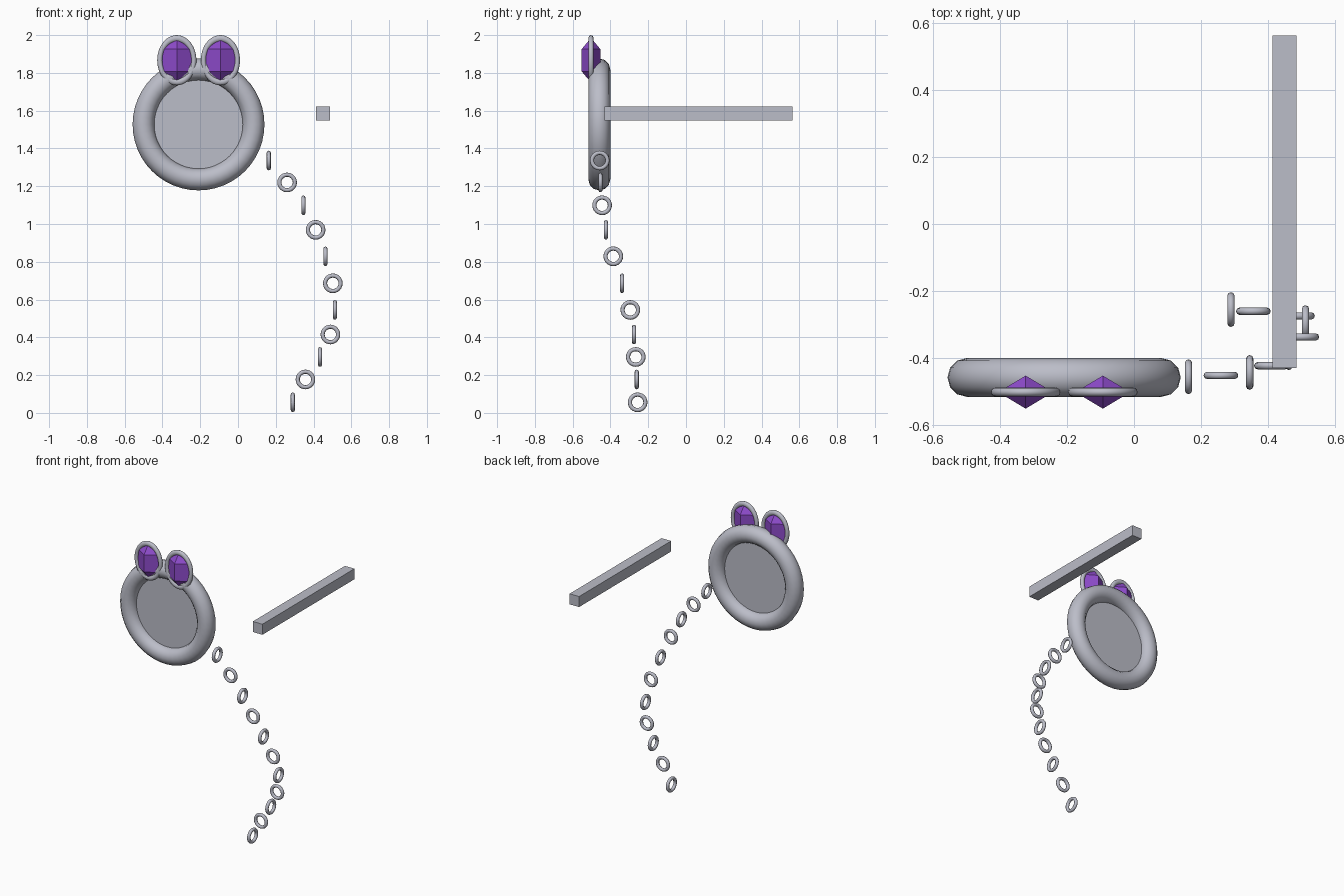
import bpy
from math import radians, pi, sin, cos

cube = bpy.data.objects.get("Cube")
if cube:
    bpy.data.objects.remove(cube, do_unlink=True)


def material(name, rgb):
    m = bpy.data.materials.new(name)
    m.use_nodes = True
    m.diffuse_color = (*rgb, 1)
    m.node_tree.nodes["Principled BSDF"].inputs["Base Color"].default_value = (*rgb, 1)
    return m


silver = material("silver", (0.50, 0.51, 0.58))
purple = material("purple gem", (0.27, 0.07, 0.60))


def finish(name, mat, smooth=True):
    ob = bpy.context.object
    ob.name = name
    ob.data.materials.append(mat)
    if smooth:
        bpy.ops.object.shade_smooth()
    return ob


def ring(name, loc, major, minor, axis="Y", stretch=1.0, segments=(48, 12)):
    """Torus whose hole runs along the given axis."""
    rot = (radians(90), 0, 0) if axis == "Y" else (0, radians(90), 0)
    bpy.ops.mesh.primitive_torus_add(
        location=loc, rotation=rot, major_radius=major, minor_radius=minor,
        major_segments=segments[0], minor_segments=segments[1])
    bpy.context.object.scale.y = stretch
    return finish(name, silver)


# Mirror frame and its flat disc
centre = (-0.209, -0.459, 1.527)
ring("main_ring", centre, 0.291, 0.058)
bpy.ops.mesh.primitive_cylinder_add(vertices=48, radius=0.25, depth=0.01,
                                    location=centre, rotation=(radians(90), 0, 0))
finish("disc", silver, smooth=False)

# Two oval ears, each holding a faceted gem
for side, x in (("right", -0.324), ("left", -0.093)):
    spot = (x, -0.503, 1.867)
    ring(side + "_ear_ring", spot, 0.090, 0.0137, stretch=1.28)
    bpy.ops.mesh.primitive_uv_sphere_add(segments=4, ring_count=2, radius=1, location=spot)
    bpy.context.object.scale = (0.095, 0.057, 0.118)
    finish(side + "_gem", purple, smooth=False)

# Square bar
bpy.ops.mesh.primitive_cube_add(size=1, location=(0.450, 0.067, 1.585))
bpy.context.object.scale = (0.072, 0.995, 0.072)
finish("bar", silver, smooth=False)

# Hanging chain, links turned alternately
links = [
    (0.163, -0.457, 1.336), (0.260, -0.453, 1.220), (0.346, -0.444, 1.099),
    (0.411, -0.424, 0.969), (0.463, -0.385, 0.829), (0.502, -0.338, 0.686),
    (0.513, -0.295, 0.545), (0.489, -0.275, 0.415), (0.434, -0.266, 0.296),
    (0.357, -0.261, 0.177), (0.290, -0.256, 0.056),
]
for i, spot in enumerate(links):
    ring(f"chain_link_{i + 1}", spot, 0.041, 0.011, "Y" if i % 2 else "X",
         segments=(24, 8))
